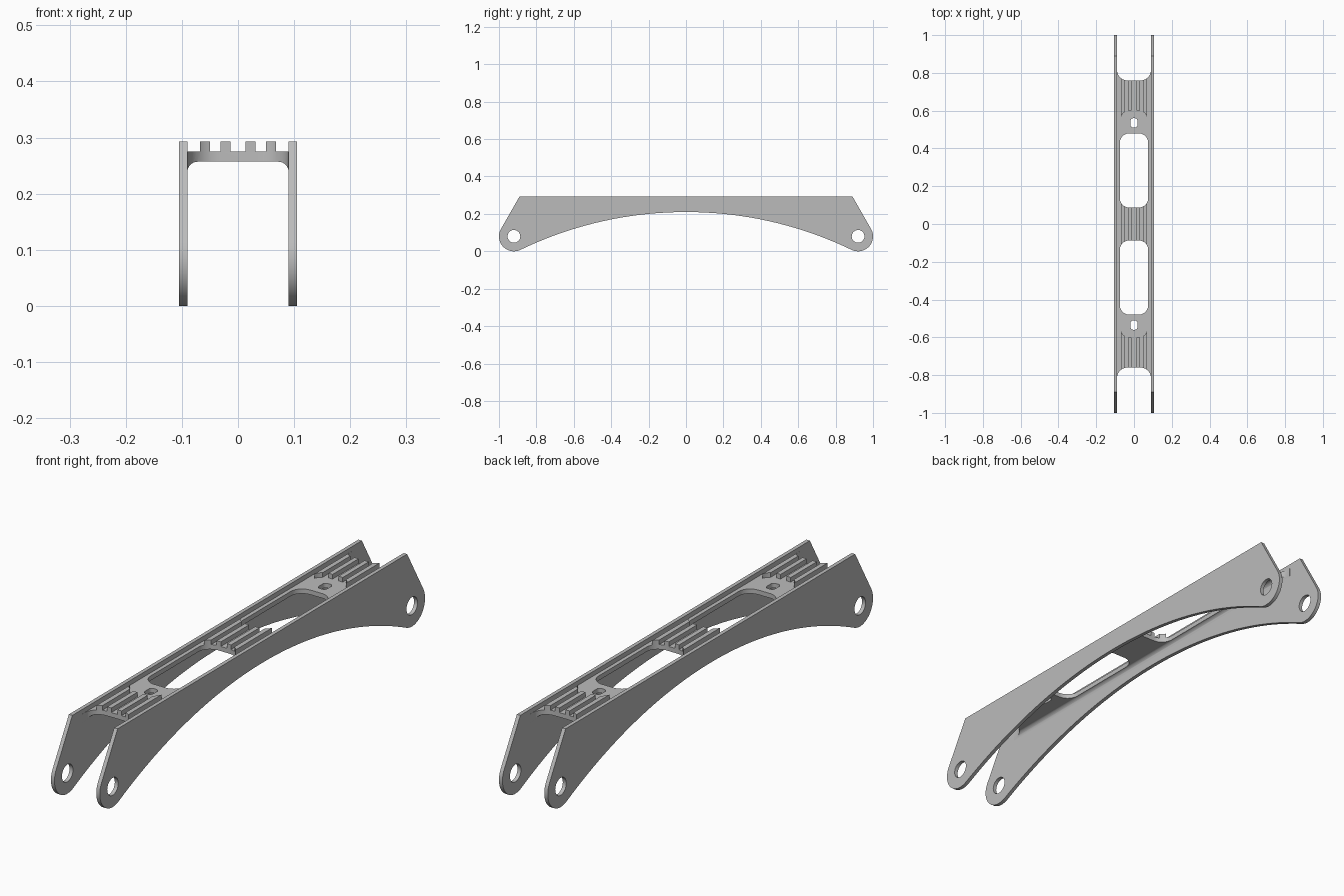
import bpy, bmesh
from math import sin, cos, pi, atan2, acos, hypot, radians
from mathutils import Vector

cube = bpy.data.objects.get("Cube")
if cube:
    bpy.data.objects.remove(cube, do_unlink=True)

grey = bpy.data.materials.new("plain grey")
grey.use_nodes = True
grey.diffuse_color = (0.5, 0.5, 0.5, 1)
grey.node_tree.nodes["Principled BSDF"].inputs["Base Color"].default_value = (0.5, 0.5, 0.5, 1)

TOP, FLOOR, UNDER = 0.293, 0.275, 0.257      # rib tops, deck surface, deck underside
INNER, OUTER = 0.09, 0.105                   # side plate faces
PIN_Y, PIN_Z, LUG = 0.92, 0.08, 0.08         # pivot lug centre and radius


def arc(cx, cy, r, a0, a1, n):
    return [(cx + r * cos(a0 + (a1 - a0) * i / n), cy + r * sin(a0 + (a1 - a0) * i / n))
            for i in range(n + 1)]


def rounded(hx, y0, y1, r, n=10):
    """Rounded rectangle centred on x = 0."""
    pts = []
    for k, (x, y) in enumerate([(hx - r, y1 - r), (r - hx, y1 - r), (r - hx, y0 + r), (hx - r, y0 + r)]):
        pts += arc(x, y, r, k * pi / 2, (k + 1) * pi / 2, n)
    return pts


def prism(name, outline, axis, lo, hi):
    """Extrude an outline along x (from yz), y (from xz) or z (from xy)."""
    place = {"x": lambda a, b, t: (t, a, b),
             "y": lambda a, b, t: (a, t, b),
             "z": lambda a, b, t: (a, b, t)}[axis]
    bm = bmesh.new()
    face = bm.faces.new([bm.verts.new(place(a, b, lo)) for a, b in outline])
    grown = bmesh.ops.extrude_face_region(bm, geom=[face])["geom"]
    step = Vector(place(0, 0, hi - lo))
    bmesh.ops.translate(bm, verts=[v for v in grown if isinstance(v, bmesh.types.BMVert)], vec=step)
    bmesh.ops.remove_doubles(bm, verts=bm.verts[:], dist=1e-5)
    bmesh.ops.recalc_face_normals(bm, faces=bm.faces[:])
    mesh = bpy.data.meshes.new(name)
    bm.to_mesh(mesh)
    bm.free()
    mesh.materials.append(grey)
    obj = bpy.data.objects.new(name, mesh)
    bpy.context.collection.objects.link(obj)
    return obj


def carve(obj, cutters):
    """Cut the cutters out of the part, then remove them."""
    bpy.ops.object.select_all(action="DESELECT")
    bpy.context.view_layer.objects.active = obj
    obj.select_set(True)
    for c in cutters:
        c.hide_render = True
        mod = obj.modifiers.new("cut", "BOOLEAN")
        mod.operation, mod.solver, mod.object = "DIFFERENCE", "EXACT", c
        bpy.ops.object.modifier_apply(modifier=mod.name)
        bpy.data.objects.remove(c, do_unlink=True)
    bpy.ops.object.shade_smooth_by_angle(angle=radians(30))


# Side plate outline: straight top, sloped ends, round lugs, arched underside
CROWN, CORNER = 0.21, 0.89
drop = CROWN - PIN_Z
R = (PIN_Y ** 2 + drop ** 2 - LUG ** 2) / (2 * (LUG + drop))   # arch tangent to both lugs
arch_z = CROWN - R
to_corner = atan2(TOP - PIN_Z, CORNER - PIN_Y)
slope = to_corner - acos(LUG / hypot(TOP - PIN_Z, CORNER - PIN_Y))
toe = atan2(arch_z - PIN_Z, -PIN_Y)
half = [(CORNER, TOP)] + arc(PIN_Y, PIN_Z, LUG, slope, toe, 24)
spring = toe + pi
half += arc(0, arch_z, R, spring, pi / 2, 24)[1:]
plate = half + [(-y, z) for y, z in reversed(half[:-1])]

for side, name in ((1, "left_side_plate"), (-1, "right_side_plate")):
    lo, hi = sorted((side * INNER, side * OUTER))
    obj = prism(name, plate, "x", lo, hi)
    carve(obj, [prism("pin_cutter", arc(s * PIN_Y, PIN_Z, 0.034, 0, 2 * pi, 32), "x", lo - 0.02, hi + 0.02)
                for s in (1, -1)])

# Ribbed deck cross-section with filleted underside corners
FILLET = 0.018
right = []
for a, b in ((0.013, 0.031), (0.05, 0.068)):
    right += [(a, FLOOR), (a, TOP), (b, TOP), (b, FLOOR)]
right += [(INNER, FLOOR)]
right += arc(INNER - FILLET, UNDER - FILLET, FILLET, 0, pi / 2, 8)
section = right + [(-x, z) for x, z in reversed(right)]
deck = prism("ribbed_deck", section, "y", -0.83, 0.83)

# End openings, long slots, rib clearances and bolt holes, mirrored front to back
cutters = []
for s in (1, -1):
    for shape, bottom in ((rounded(INNER - 0.0005, 0.76, 1.0, 0.055), 0.1),
                          (rounded(0.075, 0.087, 0.48, 0.05), 0.1),
                          (rounded(0.07, 0.40, 0.6, 0.045), FLOOR),
                          (rounded(0.018, 0.51, 0.56, 0.014), 0.1)):
        cutters.append(prism("deck_cutter", [(x, s * y) for x, y in shape], "z", bottom, 0.4))
carve(deck, cutters)
